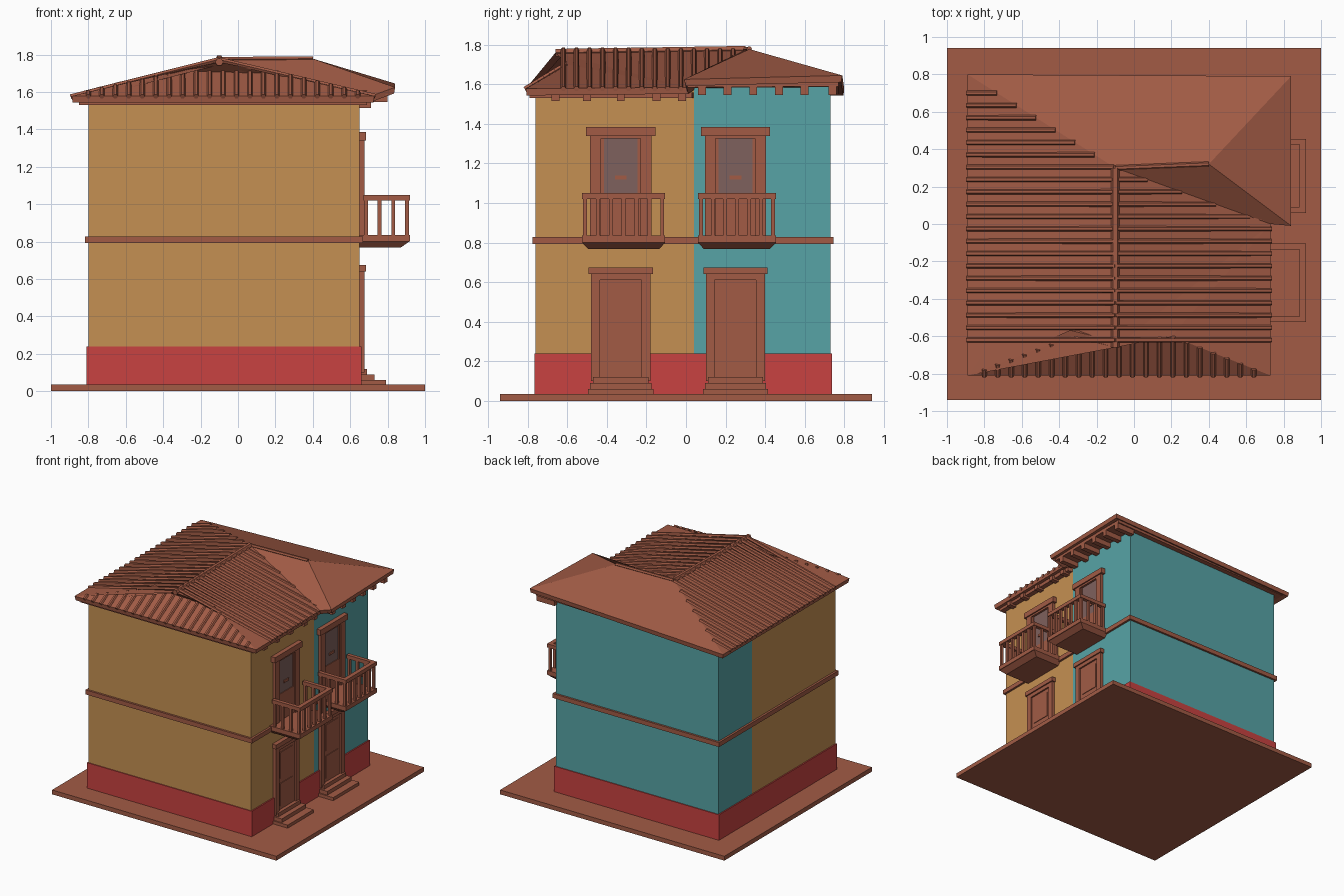
import bpy, bmesh, math
from mathutils import Vector

if "Cube" in bpy.data.objects:
    bpy.data.objects.remove(bpy.data.objects["Cube"])


def material(name, rgb):
    m = bpy.data.materials.new(name)
    m.diffuse_color = (*rgb, 1)
    m.use_nodes = True
    m.node_tree.nodes["Principled BSDF"].inputs["Base Color"].default_value = m.diffuse_color
    return m


BROWN = material("terracotta_brown", (0.36, 0.105, 0.06))
OCHRE = material("ochre_wall", (0.56, 0.28, 0.085))
TEAL = material("teal_wall", (0.095, 0.37, 0.38))
RED = material("red_plinth", (0.58, 0.055, 0.052))
GLASS = material("dusky_glass", (0.21, 0.12, 0.11))


def finish(bm, name, mat):
    bmesh.ops.recalc_face_normals(bm, faces=bm.faces)
    me = bpy.data.meshes.new(name)
    bm.to_mesh(me)
    bm.free()
    me.materials.append(mat)
    ob = bpy.data.objects.new(name, me)
    bpy.context.collection.objects.link(ob)
    return ob


def add_prism(bm, low, high):
    a = [bm.verts.new(p) for p in low]
    b = [bm.verts.new(p) for p in high]
    bm.faces.new(a[::-1])
    bm.faces.new(b)
    n = len(a)
    for i in range(n):
        bm.faces.new((a[i], a[(i + 1) % n], b[(i + 1) % n], b[i]))


def add_box(bm, x0, x1, y0, y1, z0, z1):
    pts = [(x0, y0), (x1, y0), (x1, y1), (x0, y1)]
    add_prism(bm, [(*p, z0) for p in pts], [(*p, z1) for p in pts])


def boxes(name, mat, *dims):
    bm = bmesh.new()
    for d in dims:
        add_box(bm, *d)
    return finish(bm, name, mat)


def prism(name, mat, pts, z0, z1):
    """Upright block; z0 and z1 may be one height per corner."""
    z0 = z0 if isinstance(z0, list) else [z0] * len(pts)
    z1 = z1 if isinstance(z1, list) else [z1] * len(pts)
    bm = bmesh.new()
    add_prism(bm, [(*p, z) for p, z in zip(pts, z0)], [(*p, z) for p, z in zip(pts, z1)])
    return finish(bm, name, mat)


def add_roll(bm, a, b, r, sides=6):
    """Round bar between two points."""
    a, b = Vector(a), Vector(b)
    d = (b - a).normalized()
    s = d.cross(Vector((0, 0, 1))).normalized()
    t = s.cross(d)
    ring = [s * r * math.cos(k * math.tau / sides) + t * r * math.sin(k * math.tau / sides)
            for k in range(sides)]
    add_prism(bm, [a + v for v in ring], [b + v for v in ring])


# Ground slab, plinth and two-coloured walls
boxes("base_slab", BROWN, (-1, 1, -0.94, 0.94, 0, 0.035))
boxes("plinth", RED, (-0.81, 0.66, -0.767, 0.737, 0.03, 0.24))
prism("ochre_house_walls", OCHRE,
      [(-0.8, -0.76), (0.65, -0.76), (0.65, 0.04), (-0.8, 0.3)], 0.2, [1.56, 1.56, 1.58, 1.575])
prism("teal_house_walls", TEAL,
      [(-0.8, 0.3), (0.65, 0.04), (0.65, 0.73), (-0.8, 0.73)], 0.2, [1.575, 1.61, 1.615, 1.575])

# Floor ledge and eave mouldings
boxes("floor_ledge", BROWN, (-0.817, 0.667, -0.776, 0.746, 0.792, 0.828))
prism("ochre_cornice", BROWN, [(-0.85, -0.79), (0.69, -0.79), (0.69, 0.03), (-0.85, 0.3)],
      1.53, 1.56)
prism("teal_soffit", BROWN, [(-0.85, 0.3), (0.80, 0.0), (0.80, 0.77), (-0.85, 0.77)],
      [1.55, 1.585, 1.59, 1.55], [1.57, 1.61, 1.615, 1.57])
boxes("eave_brackets", BROWN,
      *[(0.64, 0.80, y - 0.02, y + 0.02, 1.545, 1.60) for y in (0.08, 0.21, 0.34, 0.47, 0.6, 0.74)],
      *[(0.64, 0.71, y - 0.02, y + 0.02, 1.515, 1.55) for y in (-0.66, -0.5, -0.33, -0.15, -0.02)])

# Roof skin: hipped, with a small overhanging front gablet and a wider rear wing
P = dict(A=(-0.89, -0.81, 1.578), B=(0.73, -0.81, 1.578), C=(0.73, 0.0, 1.585),
         D=(0.84, -0.01, 1.625), E=(0.84, 0.79, 1.645), F=(-0.89, 0.80, 1.578),
         G=(-0.1, 0.3, 1.775), H=(0.4, 0.32, 1.778), M=(-0.33, -0.60, 1.712),
         N=(0.2, -0.60, 1.70), R=(-0.1, -0.66, 1.76))
bm = bmesh.new()
V = {k: bm.verts.new(p) for k, p in P.items()}
for f in ("ABNM", "MNR", "AMR", "ARG", "AGF", "BCN", "NCR", "RCG", "GCDH", "DEH", "EFGH"):
    bm.faces.new([V[c] for c in f])
roof = finish(bm, "roof_skin", BROWN)
if sum(p.normal.z * p.area for p in roof.data.polygons) < 0:
    roof.data.flip_normals()
mod = roof.modifiers.new("thickness", 'SOLIDIFY')
mod.thickness = 0.035
mod.offset = -1

# Rows of round tiles following the side and front slopes
bm = bmesh.new()
y = -0.62
while y < 0.72:
    end = -0.1 if y < 0.3 else -0.1 - (y - 0.3) / 0.5 * 0.79
    add_roll(bm, (-0.895, y, 1.575), (end, y, 1.578 + 0.249 * (end + 0.89)), 0.014)
    if y < 0.24:
        end = 0.735 if y < 0 else 0.73 - y / 0.3 * 0.83
        add_roll(bm, (-0.1, y, 1.773), (end, y, 1.773 - 0.234 * (end + 0.1)), 0.014)
    y += 0.066
for i in range(21):
    x = -0.8 + i * 0.072
    t = min(1, (x + 0.89) / 0.56, (0.73 - x) / 0.53)
    add_roll(bm, (x, -0.815, 1.576), (x, -0.81 + 0.21 * t, 1.578 + 0.128 * t), 0.014)
add_roll(bm, P["R"], P["G"], 0.022)
add_roll(bm, P["G"], P["H"], 0.014)
finish(bm, "roof_tiles", BROWN)


def bay(side, c):
    """Street door with steps below a balcony with its glazed door, centred on y = c."""
    # Street door
    boxes(side + "_door_frame", BROWN,
          (0.64, 0.675, c - 0.15, c - 0.105, 0.1, 0.64), (0.64, 0.675, c + 0.105, c + 0.15, 0.1, 0.64),
          (0.64, 0.675, c - 0.15, c + 0.15, 0.61, 0.645), (0.64, 0.685, c - 0.162, c + 0.162, 0.64, 0.675))
    boxes(side + "_door_leaf", BROWN, (0.64, 0.662, c - 0.11, c + 0.11, 0.1, 0.62),
          (0.65, 0.667, c - 0.08, c + 0.08, 0.15, 0.33), (0.65, 0.667, c - 0.08, c + 0.08, 0.37, 0.58))
    boxes(side + "_door_steps", BROWN, (0.64, 0.79, c - 0.165, c + 0.165, 0.03, 0.06),
          (0.64, 0.73, c - 0.155, c + 0.155, 0.05, 0.09), (0.64, 0.69, c - 0.14, c + 0.14, 0.08, 0.12))
    # Balcony door with glass
    boxes(side + "_balcony_door_frame", BROWN,
          (0.64, 0.675, c - 0.155, c - 0.1, 0.82, 1.34), (0.64, 0.675, c + 0.1, c + 0.155, 0.82, 1.34),
          (0.64, 0.675, c - 0.15, c + 0.15, 1.325, 1.345), (0.64, 0.685, c - 0.175, c + 0.175, 1.34, 1.385),
          (0.64, 0.663, c - 0.11, c + 0.11, 0.82, 1.05), (0.64, 0.665, c - 0.03, c + 0.03, 1.12, 1.14),
          (0.64, 0.665, c - 0.1, c - 0.085, 1.05, 1.33), (0.64, 0.665, c + 0.085, c + 0.1, 1.05, 1.33))
    boxes(side + "_balcony_glass", GLASS, (0.65, 0.658, c - 0.1, c + 0.1, 1.04, 1.33))


def balcony(side, y0, y1):
    # Floor with a tapered underside
    bm = bmesh.new()
    add_box(bm, 0.64, 0.92, y0, y1, 0.80, 0.835)
    ring = [(0.64, y0), (0.915, y0), (0.915, y1), (0.64, y1)]
    low = [(0.64, y0 + 0.03), (0.87, y0 + 0.03), (0.87, y1 - 0.03), (0.64, y1 - 0.03)]
    add_prism(bm, [(*p, 0.768) for p in low], [(*p, 0.80) for p in ring])
    finish(bm, side + "_balcony_floor", BROWN)
    # Handrail on three sides
    boxes(side + "_balcony_handrail", BROWN, (0.885, 0.92, y0, y1, 1.02, 1.05),
          (0.67, 0.89, y0, y0 + 0.03, 1.02, 1.05), (0.67, 0.89, y1 - 0.03, y1, 1.02, 1.05))
    # Balusters and corner posts
    spots = [(0.903, y0 + 0.015 + (y1 - y0 - 0.03) * i / 6) for i in range(7)]
    spots += [(x, y) for x in (0.685, 0.757, 0.83) for y in (y0 + 0.015, y1 - 0.015)]
    boxes(side + "_balusters", BROWN,
          *[(x - 0.01, x + 0.01, y - 0.01, y + 0.01, 0.83, 1.03) for x, y in spots])


bay("ochre", -0.33)
bay("teal", 0.25)
balcony("ochre", -0.525, -0.105)
balcony("teal", 0.06, 0.455)
